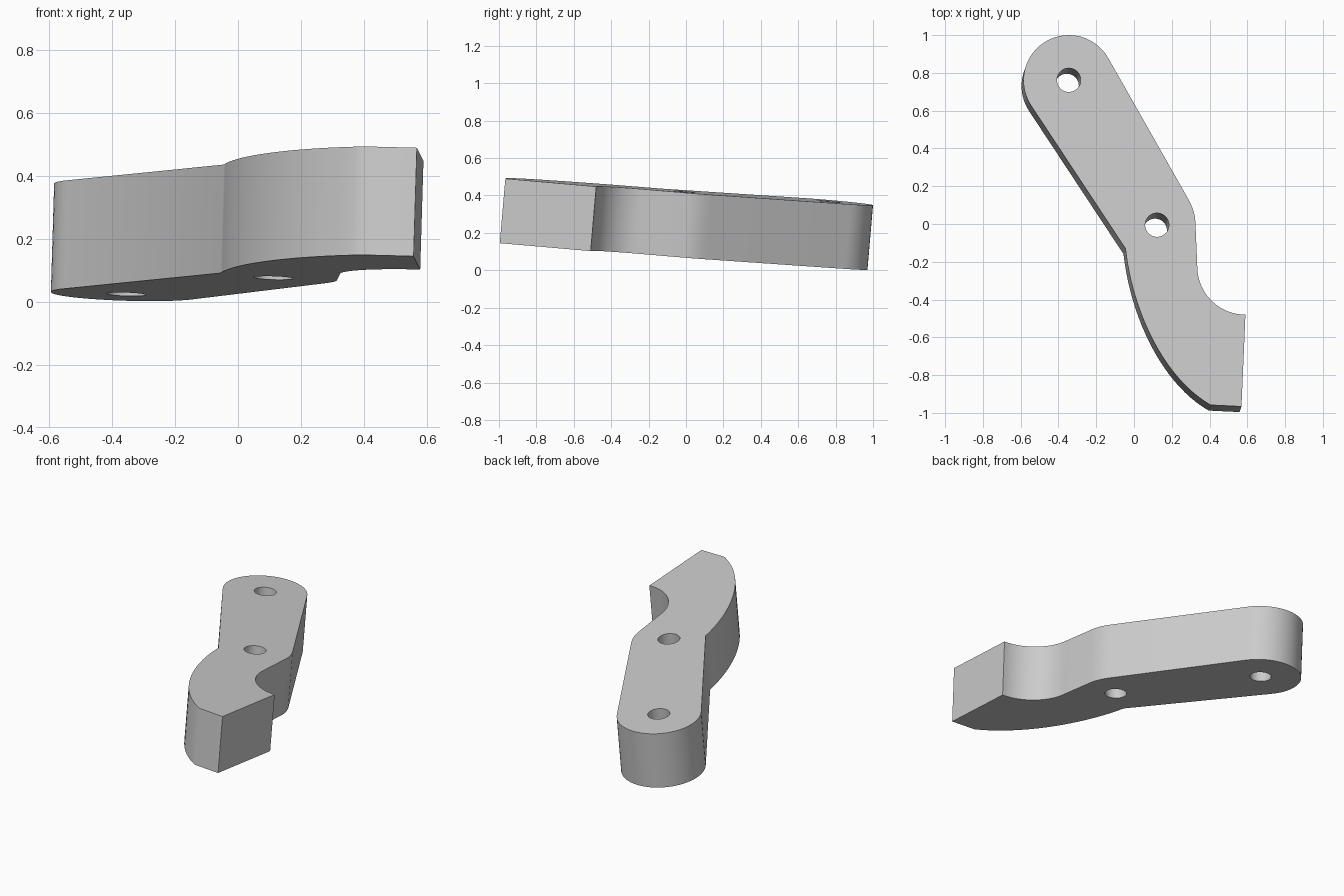
import bpy
import bmesh
from math import cos, sin, radians
from mathutils import Vector
from mathutils.geometry import interpolate_bezier

cube = bpy.data.objects.get("Cube")
if cube:
    bpy.data.objects.remove(cube, do_unlink=True)

NORMAL = Vector((0.03, 0.086, 1.0))   # tilt of the plate
TOP_HEIGHT = 0.424                    # top plane height at the origin
THICKNESS = 0.345


def arc(cx, cy, r, start, end, steps):
    """Points along an arc, angles in degrees."""
    angles = [radians(start + (end - start) * i / steps) for i in range(steps + 1)]
    return [(cx + r * cos(a), cy + r * sin(a)) for a in angles]


def bezier(points, steps):
    p0, c1, c2, p3 = [Vector((x, y, 0)) for x, y in points]
    return [(p.x, p.y) for p in interpolate_bezier(p0, c1, c2, p3, steps)]


def tilted_prism(name, outline, extra=0.0):
    """Extrude an outline along the tilted normal, with optional overshoot."""
    bm = bmesh.new()
    rings = []
    for offset in (extra, -THICKNESS - extra):
        ring = []
        for x, y in outline:
            z = TOP_HEIGHT - NORMAL.x * x - NORMAL.y * y
            ring.append(bm.verts.new(Vector((x, y, z)) + NORMAL * offset))
        bm.faces.new(ring)
        rings.append(ring)
    top, bottom = rings
    for i in range(len(top)):
        j = (i + 1) % len(top)
        bm.faces.new((top[i], top[j], bottom[j], bottom[i]))
    bmesh.ops.recalc_face_normals(bm, faces=bm.faces)
    mesh = bpy.data.meshes.new(name)
    bm.to_mesh(mesh)
    bm.free()
    obj = bpy.data.objects.new(name, mesh)
    bpy.context.collection.objects.link(obj)
    return obj


# Plate outline, clockwise from the rounded end
outline = arc(-0.345, 0.76, 0.24, 214.5, 29.5, 36)
outline += bezier([(0.28, 0.145), (0.307, 0.098), (0.322, 0.06), (0.325, 0.01)], 8)
outline += arc(0.59, -0.225, 0.255, 180, 270, 18)          # concave notch
outline += [(0.569, -0.966)]                               # blunt tip
outline += bezier([(0.405, -0.958), (0.15, -0.81), (-0.01, -0.45), (-0.045, -0.13)], 24)
plate = tilted_prism("lever_plate", outline)

# Grey finish
grey = bpy.data.materials.new("grey")
grey.use_nodes = True
colour = (0.6, 0.6, 0.6, 1.0)
grey.diffuse_color = colour
grey.node_tree.nodes["Principled BSDF"].inputs["Base Color"].default_value = colour
plate.data.materials.append(grey)

# Two bolt holes
bpy.context.view_layer.objects.active = plate
plate.select_set(True)
for name, x, y in (("end_hole", -0.345, 0.762), ("middle_hole", 0.122, -0.005)):
    cutter = tilted_prism(name, arc(x, y, 0.063, 0, 352.5, 47), 0.1)
    cutter.hide_render = True
    cutter.data.materials.append(grey)
    cut = plate.modifiers.new(name, 'BOOLEAN')
    cut.operation = 'DIFFERENCE'
    cut.solver = 'EXACT'
    cut.object = cutter
    bpy.ops.object.modifier_apply(modifier=cut.name)
    bpy.data.objects.remove(cutter, do_unlink=True)

bpy.ops.object.shade_smooth_by_angle(angle=radians(30))
